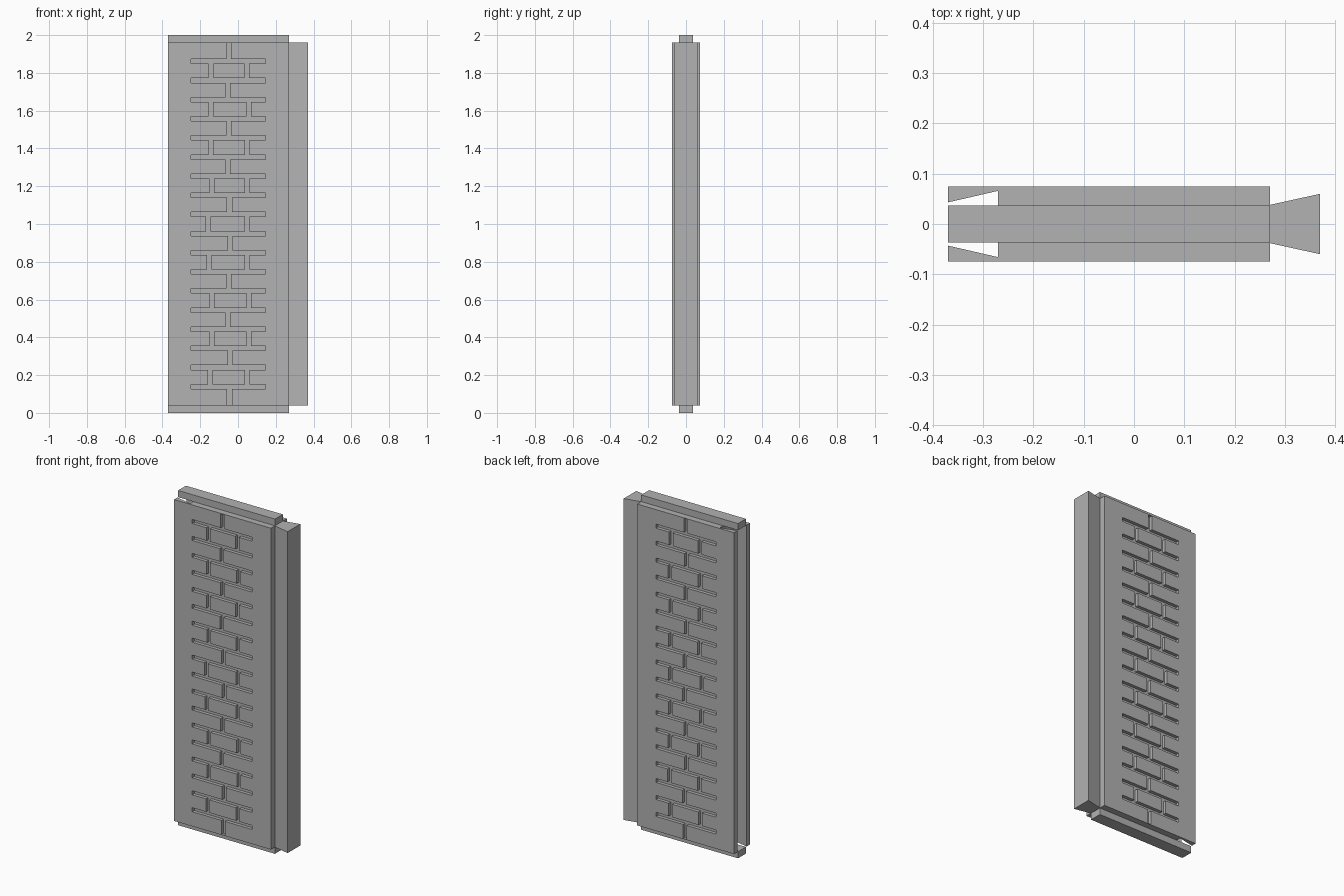
import bpy
import bmesh
from mathutils import Matrix, Vector

if "Cube" in bpy.data.objects:
    bpy.data.objects.remove(bpy.data.objects["Cube"])

LEFT, RIGHT, TIP = -0.37, 0.27, 0.37
HALF, CORE = 0.075, 0.037
LOW, HIGH = 0.04, 1.96
GROOVE, DEPTH, PITCH = 0.024, 0.02, 0.1013

grey = bpy.data.materials.new("plain grey")
grey.use_nodes = True
colour = (0.445, 0.445, 0.445, 1)
grey.diffuse_color = colour
grey.node_tree.nodes["Principled BSDF"].inputs["Base Color"].default_value = colour


def finish(name, bm):
    bmesh.ops.recalc_face_normals(bm, faces=bm.faces)
    mesh = bpy.data.meshes.new(name)
    bm.to_mesh(mesh)
    bm.free()
    mesh.materials.append(grey)
    obj = bpy.data.objects.new(name, mesh)
    bpy.context.collection.objects.link(obj)
    return obj


def prism(name, outline, z0, z1):
    bm = bmesh.new()
    face = bm.faces.new([bm.verts.new((x, y, z0)) for x, y in outline])
    top = bmesh.ops.extrude_face_region(bm, geom=[face])["geom"]
    bmesh.ops.translate(bm, vec=(0, 0, z1 - z0),
                        verts=[v for v in top if isinstance(v, bmesh.types.BMVert)])
    return finish(name, bm)


def add_box(bm, x0, x1, y0, y1, z0, z1):
    lo, hi = Vector((x0, y0, z0)), Vector((x1, y1, z1))
    size = Matrix.Diagonal((*(hi - lo), 1))
    bmesh.ops.create_cube(bm, size=1, matrix=Matrix.Translation((lo + hi) / 2) @ size)


# Slab with a flared socket along one edge
socket = [(LEFT, 0.043), (LEFT + 0.1, 0.066)]
upper = [(RIGHT, HALF), (LEFT, HALF)] + socket
lower = [(x, -y) for x, y in reversed(upper)]
slab = prism("wall_slab", upper + lower, LOW, HIGH)

# Flared tail on the opposite edge
prism("side_tail", [(RIGHT, -0.038), (TIP, -0.06), (TIP, 0.06), (RIGHT, 0.038)], LOW, HIGH)

# Tongues along the top and bottom
for name, z0, z1 in (("bottom_tongue", 0, LOW), ("top_tongue", HIGH, 2)):
    bm = bmesh.new()
    add_box(bm, LEFT, RIGHT, -CORE, CORE, z0, z1)
    finish(name, bm)

# Brick joints: one centre joint, then a pair, in alternate courses
centres = [-0.05, -0.055, -0.05, -0.055, -0.045, -0.04, -0.05, -0.055, -0.04, -0.045]
pairs = [(-0.143, 0.047), (-0.145, 0.056), (-0.145, 0.048), (-0.14, 0.05), (-0.157, 0.05),
         (-0.153, 0.05), (-0.14, 0.056), (-0.14, 0.058), (-0.147, 0.05)]
beds = [1 + PITCH * (8.5 - i) for i in range(18)]
edges = [HIGH - 0.003] + beds + [LOW + 0.003]

bm = bmesh.new()
for side in (-1, 1):
    y0, y1 = sorted((side * (HALF - DEPTH), side * (HALF + 0.02)))
    for z in beds:
        add_box(bm, -0.25, 0.145, y0, y1, z - GROOVE / 2, z + GROOVE / 2)
    for row in range(19):
        joints = pairs[row // 2] if row % 2 else (centres[row // 2],)
        for x in joints:
            add_box(bm, x - GROOVE / 2, x + GROOVE / 2, y0, y1, edges[row + 1], edges[row])
cutter = finish("joint_cutter", bm)
cutter.hide_render = True

# Carve the joints into both faces
carve = slab.modifiers.new("joints", "BOOLEAN")
carve.operation = "DIFFERENCE"
carve.solver = "EXACT"
carve.use_self = True
carve.object = cutter
bpy.context.view_layer.objects.active = slab
bpy.ops.object.modifier_apply(modifier=carve.name)
bpy.data.objects.remove(cutter)
